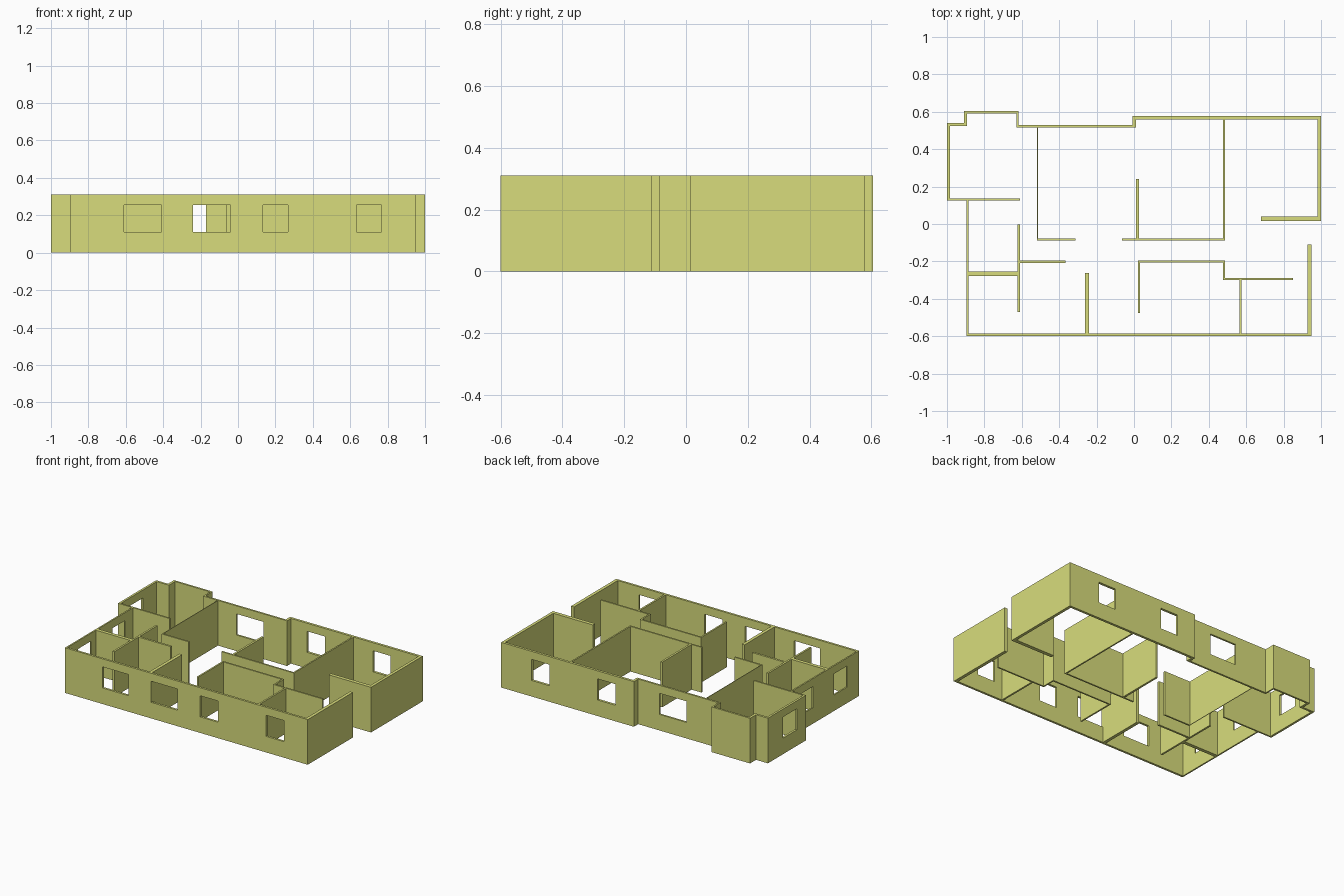
import bpy
import bmesh
import math

if "Cube" in bpy.data.objects:
    bpy.data.objects.remove(bpy.data.objects["Cube"])

HEIGHT = 0.31
SILL, HEAD = 0.11, 0.255

paint = bpy.data.materials.new("wall_paint")
paint.diffuse_color = (0.69, 0.72, 0.20, 1)
paint.use_nodes = True
paint.node_tree.nodes["Principled BSDF"].inputs["Base Color"].default_value = paint.diffuse_color


def build_walls(name, walls, windows=()):
    """Merge wall rectangles (x0, x1, y0, y1) into one closed solid, leaving windows open."""
    rects = list(walls) + list(windows)
    xs = sorted({v for r in rects for v in r[:2]})
    ys = sorted({v for r in rects for v in r[2:]})
    zs = [0, SILL, HEAD, HEIGHT] if windows else [0, HEIGHT]
    axes = (xs, ys, zs)

    def inside(x, y, group):
        return any(a < x < b and c < y < d for a, b, c, d in group)

    solid = set()
    for i in range(len(xs) - 1):
        for j in range(len(ys) - 1):
            x, y = (xs[i] + xs[i + 1]) / 2, (ys[j] + ys[j + 1]) / 2
            if inside(x, y, walls):
                for k in range(len(zs) - 1):
                    if not (k == 1 and inside(x, y, windows)):
                        solid.add((i, j, k))

    bm = bmesh.new()
    verts = {}

    def vert(key):
        if key not in verts:
            verts[key] = bm.verts.new([axes[a][key[a]] for a in range(3)])
        return verts[key]

    # A face goes wherever solid meets empty space
    for cell in sorted(solid):
        for a in range(3):
            b, c = (a + 1) % 3, (a + 2) % 3
            for side in (0, 1):
                near = list(cell)
                near[a] += 1 if side else -1
                if tuple(near) in solid:
                    continue
                ring = []
                for u, v in ((0, 0), (1, 0), (1, 1), (0, 1)):
                    key = list(cell)
                    key[a] += side
                    key[b] += u
                    key[c] += v
                    ring.append(vert(tuple(key)))
                bm.faces.new(ring if side else ring[::-1])

    bmesh.ops.dissolve_limit(bm, angle_limit=math.radians(1),
                             verts=bm.verts[:], edges=bm.edges[:])
    bmesh.ops.triangulate(bm, faces=[f for f in bm.faces if len(f.verts) > 4])
    mesh = bpy.data.meshes.new(name)
    bm.to_mesh(mesh)
    bm.free()
    mesh.materials.append(paint)
    obj = bpy.data.objects.new(name, mesh)
    bpy.context.collection.objects.link(obj)
    return obj


# Outer shell, clockwise from the left bay
outer = [
    (-1.0, -0.985, 0.126, 0.54),
    (-1.0, -0.893, 0.525, 0.54),
    (-0.91, -0.893, 0.525, 0.605),
    (-0.91, -0.617, 0.592, 0.605),
    (-0.627, -0.617, 0.517, 0.605),
    (-0.627, 0.01, 0.517, 0.53),
    (-0.008, 0.01, 0.517, 0.577),
    (-0.008, 1.0, 0.56, 0.577),
    (0.98, 1.0, 0.015, 0.577),
    (0.68, 1.0, 0.015, 0.04),
    (0.928, 0.95, -0.60, -0.11),
    (-0.895, 0.95, -0.60, -0.585),
    (-0.895, -0.885, -0.60, 0.137),
    (-1.0, -0.885, 0.126, 0.137),
]

# Window openings: front and back rows, then the left side
windows = [(a, b, -0.61, -0.58) for a, b in
           ((-0.61, -0.41), (-0.24, -0.04), (0.133, 0.268), (0.633, 0.768))]
windows += [(a, b, 0.50, 0.59) for a, b in
            ((-0.375, -0.17), (0.133, 0.268), (0.633, 0.768))]
windows += [(-1.01, -0.98, 0.225, 0.375),
            (-0.90, -0.88, -0.10, 0.04),
            (-0.90, -0.88, -0.47, -0.33)]
build_walls("outer_walls", outer, windows)

# Small rooms at the left
build_walls("left_room_partitions", [
    (-0.885, -0.61, 0.126, 0.137),
    (-0.885, -0.61, -0.278, -0.254),
    (-0.623, -0.61, -0.47, -0.003),
    (-0.623, -0.365, -0.209, -0.195),
])
build_walls("front_divider", [(-0.262, -0.24, -0.585, -0.263)])

# Back rooms, with a thin screen wall on their left
build_walls("thin_screen_partition", [
    (-0.518, -0.514, -0.088, 0.517),
    (-0.518, -0.313, -0.088, -0.077),
])
build_walls("back_room_partitions", [
    (0.012, 0.026, -0.088, 0.24),
    (-0.064, 0.486, -0.088, -0.077),
    (0.476, 0.486, -0.088, 0.56),
])

# Front right rooms
build_walls("front_room_partitions", [
    (0.022, 0.033, -0.475, -0.195),
    (0.022, 0.487, -0.206, -0.195),
    (0.477, 0.487, -0.299, -0.195),
    (0.477, 0.85, -0.299, -0.288),
    (0.563, 0.575, -0.585, -0.288),
])
